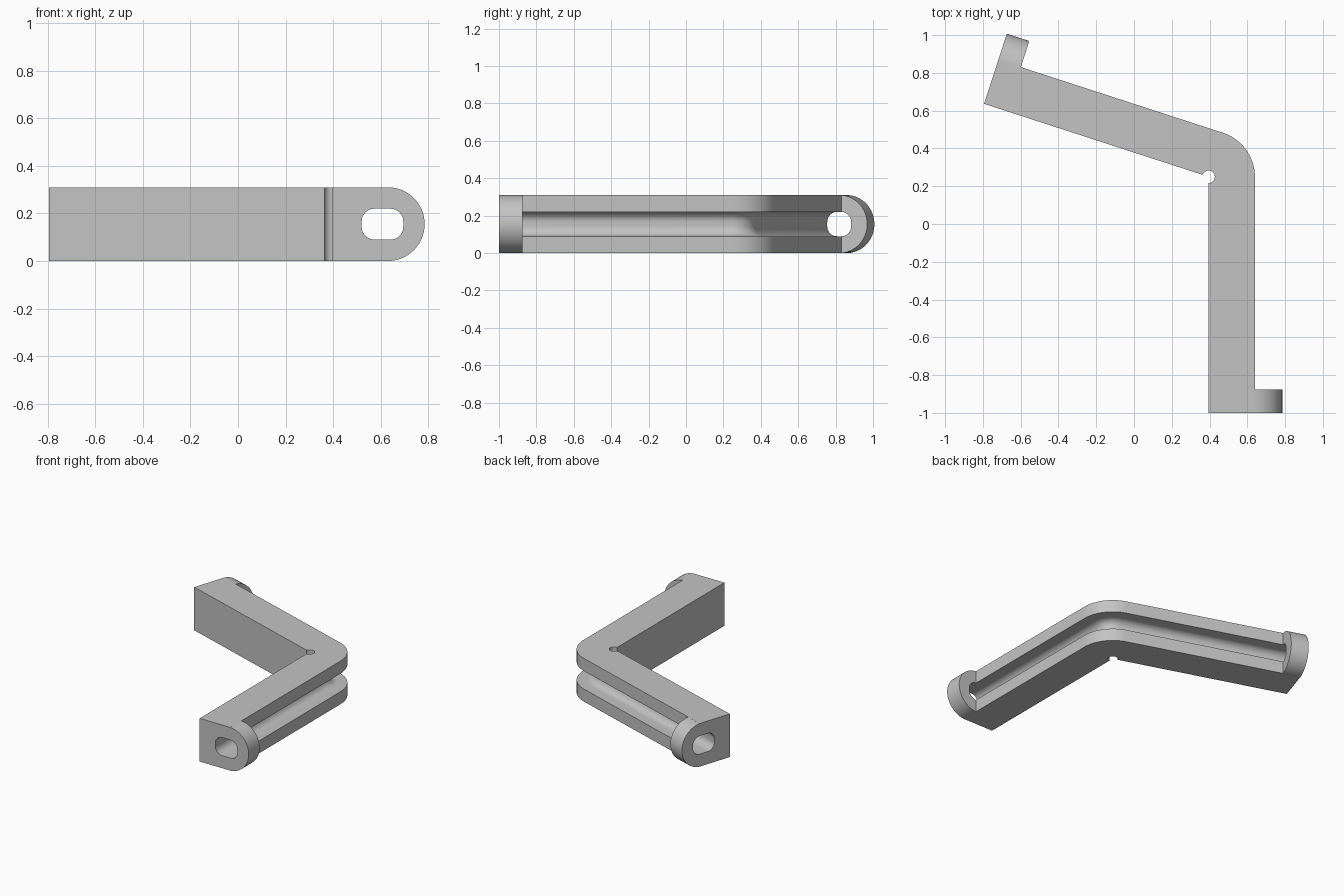
import bpy, bmesh, math
from mathutils import Vector

if "Cube" in bpy.data.objects:
    bpy.data.objects.remove(bpy.data.objects["Cube"], do_unlink=True)

H = 0.31            # height of the bracket
W = 0.245           # width of each arm
LENGTH = 1.25       # inner corner to arm end
LUG_T = 0.125       # thickness of the end lugs
LUG_W = 0.39        # inner face to lug tip
TURN = math.radians(72)
CORNER = Vector((0.395, 0.25))

grey = bpy.data.materials.new("light grey")
grey.use_nodes = True
grey.diffuse_color = (0.55, 0.55, 0.55, 1)
grey.node_tree.nodes["Principled BSDF"].inputs["Base Color"].default_value = (0.55, 0.55, 0.55, 1)


def plan(angle, u, along):
    """Point at distance u from the inner corner line, slid along the arm."""
    n = Vector((math.cos(angle), math.sin(angle)))
    t = Vector((-n.y, n.x))
    return CORNER + n * u + t * along


def make(name, bm):
    bmesh.ops.recalc_face_normals(bm, faces=bm.faces)
    me = bpy.data.meshes.new(name)
    bm.to_mesh(me)
    bm.free()
    ob = bpy.data.objects.new(name, me)
    bpy.context.collection.objects.link(ob)
    me.materials.append(grey)
    return ob


def loft(name, section, stations):
    """Sweep a (u, z) section through (angle, along) stations."""
    bm = bmesh.new()
    rings = [[bm.verts.new((*plan(a, u, s), z)) for u, z in section] for a, s in stations]
    k = len(section)
    for r, q in zip(rings, rings[1:]):
        for i in range(k):
            bm.faces.new((r[i], r[(i + 1) % k], q[(i + 1) % k], q[i]))
    bm.faces.new(rings[0])
    bm.faces.new(rings[-1])
    return make(name, bm)


def prism(name, points, z0, z1):
    bm = bmesh.new()
    face = bm.faces.new([bm.verts.new((p.x, p.y, z0)) for p in points])
    top = bmesh.ops.extrude_face_region(bm, geom=[face])["geom"]
    bmesh.ops.translate(bm, vec=(0, 0, z1 - z0),
                        verts=[v for v in top if isinstance(v, bmesh.types.BMVert)])
    return make(name, bm)


def arc(cx, cy, r, a0, a1, n):
    return [(cx + r * math.cos(math.radians(a0 + (a1 - a0) * i / n)),
             cy + r * math.sin(math.radians(a0 + (a1 - a0) * i / n))) for i in range(n + 1)]


def combine(target, other, operation):
    mod = target.modifiers.new(operation.lower(), "BOOLEAN")
    mod.operation, mod.solver, mod.object = operation, "EXACT", other
    bpy.context.view_layer.objects.active = target
    bpy.ops.object.modifier_apply(modifier=mod.name)
    bpy.data.objects.remove(other, do_unlink=True)


# Angled bar with a rounded outer bend
bend = [TURN * i / 24 for i in range(25)]
outline = [plan(0, 0, 0), plan(0, 0, -LENGTH), plan(0, W, -LENGTH)]
outline += [plan(a, W, 0) for a in bend]
outline += [plan(TURN, W, LENGTH), plan(TURN, 0, LENGTH)]
bracket = prism("angle_bracket", outline, 0, H)

# Rounded lugs at both ends
r = H / 2
lug_section = [(0.1, 0)] + arc(LUG_W - r, r, r, -90, 90, 32) + [(0.1, H)]
for angle, side in ((0, -1), (TURN, 1)):
    lug = loft("lug", lug_section, [(angle, side * (LENGTH - LUG_T)), (angle, side * LENGTH)])
    combine(bracket, lug, "UNION")

# Rounded channel along the outer side and through both lugs
u0, u1, z0, z1, c = 0.125, 0.3, 0.09, 0.22, 0.054
slot = (arc(u1 - c, z0 + c, c, -90, 0, 10) + arc(u1 - c, z1 - c, c, 0, 90, 10)
        + arc(u0 + c, z1 - c, c, 90, 180, 10) + arc(u0 + c, z0 + c, c, 180, 270, 10))
stations = [(0, -LENGTH - 0.1)] + [(a, 0) for a in bend] + [(TURN, LENGTH + 0.1)]
combine(bracket, loft("channel_cutter", slot, stations), "DIFFERENCE")

# Relief hole at the inner corner
circle = [CORNER + Vector(p) for p in arc(0, 0, 0.033, 0, 360, 32)[:-1]]
combine(bracket, prism("relief_cutter", circle, -0.1, H + 0.1), "DIFFERENCE")

# Clean up flat areas and shade
bm = bmesh.new()
bm.from_mesh(bracket.data)
bmesh.ops.remove_doubles(bm, verts=bm.verts, dist=1e-5)
bmesh.ops.dissolve_limit(bm, angle_limit=math.radians(0.5), verts=bm.verts, edges=bm.edges)
bm.to_mesh(bracket.data)
bm.free()
bpy.ops.object.select_all(action="DESELECT")
bracket.select_set(True)
bpy.context.view_layer.objects.active = bracket
bpy.ops.object.shade_smooth_by_angle(angle=math.radians(30))
